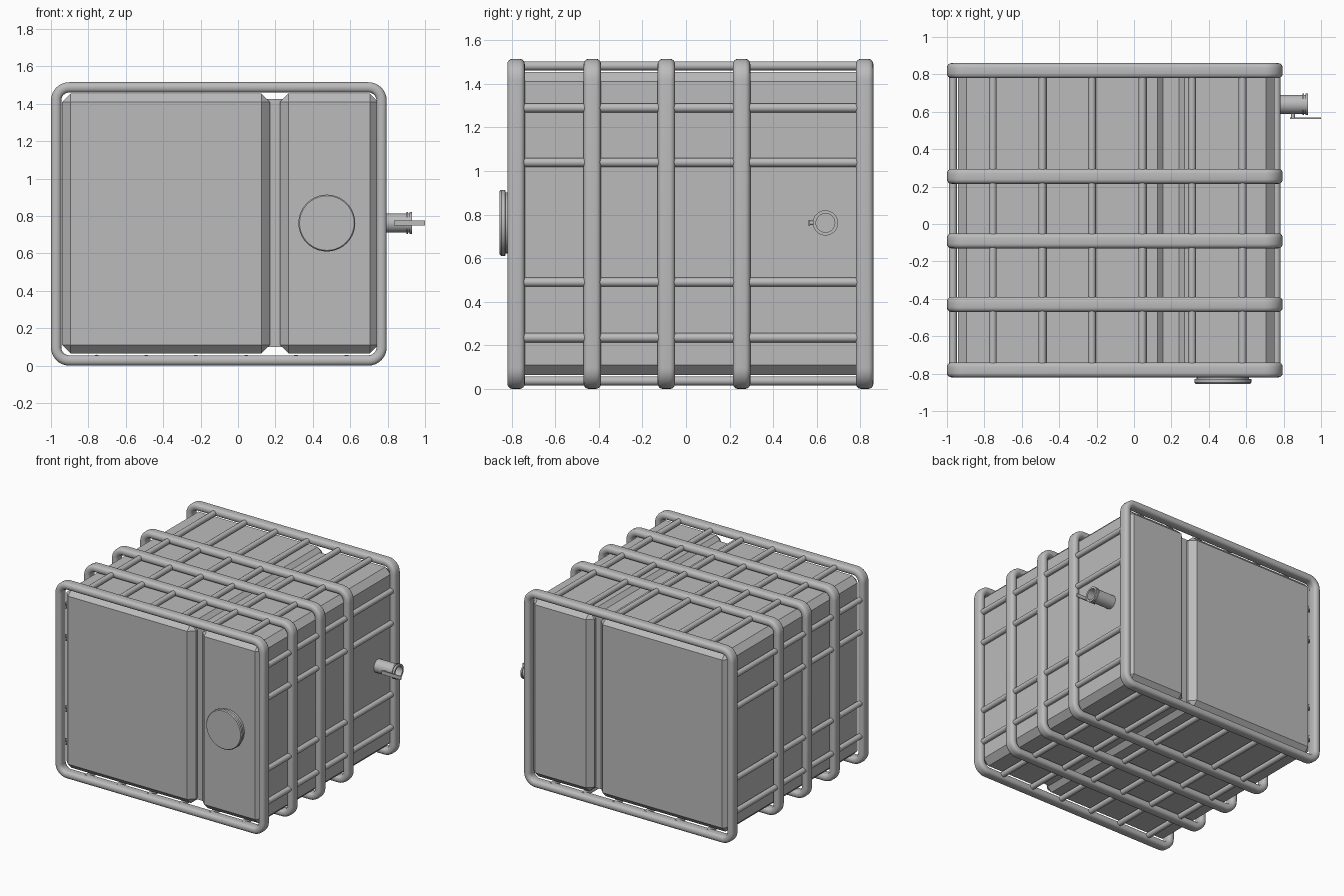
import bpy, bmesh, math
from mathutils import Matrix, Vector

old = bpy.data.objects.get("Cube")
if old:
    bpy.data.objects.remove(old, do_unlink=True)

grey = bpy.data.materials.new("light grey")
grey.use_nodes = True
colour = (0.5, 0.5, 0.5, 1)
grey.diffuse_color = colour
grey.node_tree.nodes["Principled BSDF"].inputs["Base Color"].default_value = colour


def finish(name, bm, smooth=True):
    bmesh.ops.recalc_face_normals(bm, faces=bm.faces)
    mesh = bpy.data.meshes.new(name)
    bm.to_mesh(mesh)
    bm.free()
    mesh.materials.append(grey)
    obj = bpy.data.objects.new(name, mesh)
    bpy.context.collection.objects.link(obj)
    if smooth:
        bpy.ops.object.select_all(action='DESELECT')
        obj.select_set(True)
        bpy.context.view_layer.objects.active = obj
        bpy.ops.object.shade_smooth_by_angle(angle=math.radians(40))
    return obj


def box(name, low, high, bevel=0):
    low, high = Vector(low), Vector(high)
    bm = bmesh.new()
    bmesh.ops.create_cube(bm, size=1)
    bmesh.ops.scale(bm, vec=high - low, verts=bm.verts)
    bmesh.ops.translate(bm, vec=(low + high) / 2, verts=bm.verts)
    if bevel:
        bmesh.ops.bevel(bm, geom=bm.edges[:], offset=bevel, segments=1,
                        profile=0.5, affect='EDGES')
    return finish(name, bm, smooth=False)


def lathe(name, profile, origin, axis, sides=32):
    """Turn (radius, distance) points around an axis; cap the two ends."""
    turn = Vector((0, 0, 1)).rotation_difference(Vector(axis)).to_matrix().to_4x4()
    place = Matrix.Translation(origin) @ turn
    bm = bmesh.new()
    rings = []
    for r, d in profile:
        angles = [2 * math.pi * i / sides for i in range(sides)]
        rings.append([bm.verts.new(place @ Vector((r * math.cos(a), r * math.sin(a), d)))
                      for a in angles])
    for a, b in zip(rings, rings[1:]):
        for i in range(sides):
            j = (i + 1) % sides
            bm.faces.new((a[i], a[j], b[j], b[i]))
    bm.faces.new(rings[0])
    bm.faces.new(rings[-1])
    return finish(name, bm)


def rounded_rect(x0, x1, z0, z1, r, steps):
    """Points with outward directions around a rounded rectangle."""
    corners = [(x1 - r, z1 - r), (x0 + r, z1 - r), (x0 + r, z0 + r), (x1 - r, z0 + r)]
    points = []
    for k, (cx, cz) in enumerate(corners):
        for s in range(steps + 1):
            a = math.pi / 2 * (k + s / steps)
            points.append((cx + r * math.cos(a), cz + r * math.sin(a),
                           math.cos(a), math.sin(a)))
    return points


LEFT, RIGHT, BOTTOM, TOP = -1.0, 0.795, 0.0, 1.515
HALF = 0.0275   # half the hoop thickness


def hoop(name, y):
    path = rounded_rect(LEFT + HALF, RIGHT - HALF, BOTTOM + HALF, TOP - HALF, 0.07, 8)
    section = rounded_rect(-HALF, HALF, -0.04, 0.04, 0.024, 4)
    bm = bmesh.new()
    rings = [[bm.verts.new((px + nx * u, y + v, pz + nz * u)) for u, v, _, _ in section]
             for px, pz, nx, nz in path]
    n = len(section)
    for k, a in enumerate(rings):
        b = rings[(k + 1) % len(rings)]
        for i in range(n):
            j = (i + 1) % n
            bm.faces.new((a[i], a[j], b[j], b[i]))
    return finish(name, bm)


# Tank: two chamfered chambers joined by a recessed core
box("tank_large_chamber", (-0.94, -0.80, 0.065), (0.17, 0.84, 1.455), 0.045)
box("tank_small_chamber", (0.225, -0.80, 0.065), (0.75, 0.84, 1.455), 0.045)
box("tank_groove_core", (0.1, -0.74, 0.1), (0.3, 0.78, 1.425))

# Cage hoops
for i, y in enumerate((-0.78, -0.43, -0.09, 0.255, 0.82)):
    hoop(f"cage_hoop_{i + 1}", y)

# Cage bars running front to back on all four sides
INSET, BAR = 0.032, 0.021
bar_line = [(BAR, -0.78), (BAR, 0.82)]
for i, x in enumerate((-0.755, -0.49, -0.225, 0.045, 0.31, 0.58)):
    for side, z in (("top", TOP - INSET), ("bottom", BOTTOM + INSET + 0.005)):
        lathe(f"{side}_bar_{i + 1}", bar_line, (x, 0, z), (0, 1, 0), 16)
for i, z in enumerate((0.235, 0.49, 1.04, 1.29)):
    for side, x in (("left", RIGHT - INSET), ("right", LEFT + INSET)):
        lathe(f"{side}_bar_{i + 1}", bar_line, (x, 0, z), (0, 1, 0), 16)

# Filler cap on the front
lathe("filler_cap", [(0.14, 0), (0.14, 0.03), (0.152, 0.032), (0.152, 0.05), (0.146, 0.057)],
      (0.475, -0.798, 0.762), (0, -1, 0), 40)

# Hollow outlet spout with end flanges
lathe("outlet_spout",
      [(0.051, 0), (0.051, 0.16), (0.058, 0.16), (0.058, 0.17), (0.051, 0.17),
       (0.051, 0.178), (0.058, 0.178), (0.058, 0.19), (0.043, 0.19), (0.043, 0.03)],
      (0.74, 0.64, 0.762), (1, 0, 0))

# Valve lever and its pivot
lathe("valve_pivot", [(0.01, 0), (0.01, 0.03)], (0.85, 0.594, 0.762), (0, -1, 0), 12)
box("valve_lever", (0.835, 0.562, 0.748), (1.0, 0.569, 0.776))
